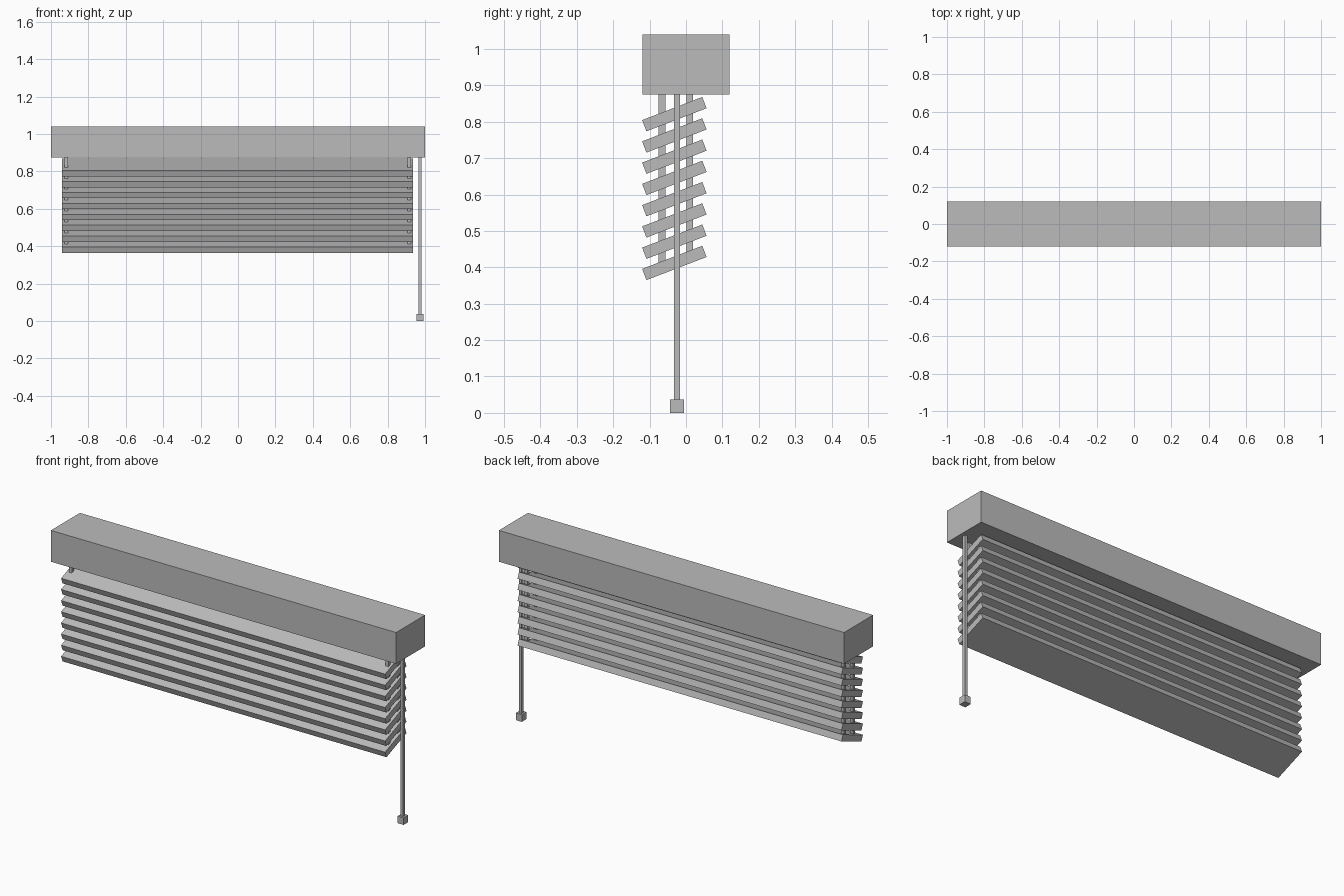
import bpy
from math import radians

cube = bpy.data.objects.get("Cube")
if cube:
    bpy.data.objects.remove(cube, do_unlink=True)

grey = bpy.data.materials.new("blind grey")
grey.use_nodes = True
COLOUR = (0.5, 0.5, 0.5, 1)
grey.diffuse_color = COLOUR
grey.node_tree.nodes["Principled BSDF"].inputs["Base Color"].default_value = COLOUR


def box(name, centre, size, tilt=0):
    """Flat-faced box, tilted about the x axis."""
    bpy.ops.mesh.primitive_cube_add(size=1, location=centre)
    ob = bpy.context.object
    ob.name = name
    ob.scale = size
    ob.rotation_euler.x = radians(tilt)
    ob.data.materials.append(grey)
    return ob


# Headrail
RAIL_BOTTOM = 0.875
box("headrail", (0, 0, 0.957), (2, 0.24, 0.164))

# Tilted slats, evenly stacked
SLATS, LOWEST, PITCH = 8, 0.412, 0.0584
for i in range(SLATS):
    box(f"slat_{i + 1}", (-0.002, -0.032, LOWEST + i * PITCH),
        (1.877, 0.177, 0.033), tilt=21)

# Ladder cords: a front and a back cord near each end, ending inside the lowest slat
for side, x in (("left", 0.915), ("right", -0.919)):
    for place, y in (("front", -0.066), ("back", 0.01)):
        end = LOWEST + (y + 0.032) * 0.384
        box(f"{place}_cord_{side}", (x, y, (RAIL_BOTTOM + end) / 2),
            (0.018, 0.018, RAIL_BOTTOM - end))

# Tilt wand with its end weight
WAND_X, WAND_Y, WEIGHT = 0.973, -0.025, 0.037
box("wand", (WAND_X, WAND_Y, (RAIL_BOTTOM + WEIGHT) / 2),
    (0.015, 0.017, RAIL_BOTTOM - WEIGHT))
box("wand_weight", (WAND_X, WAND_Y, WEIGHT / 2), (0.035, 0.038, WEIGHT))
